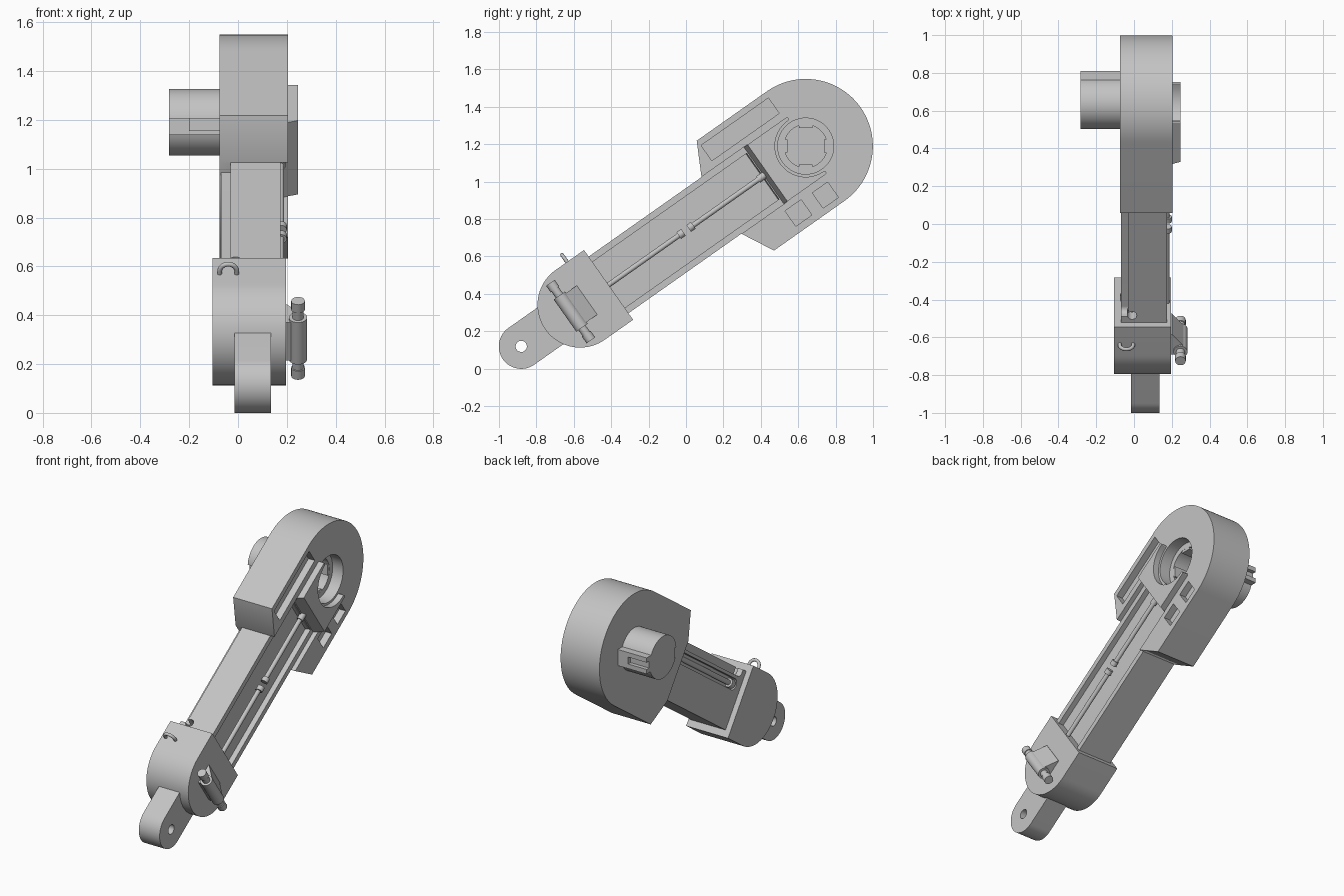
import bpy, bmesh, math
from mathutils import Matrix, Vector

if "Cube" in bpy.data.objects:
    bpy.data.objects.remove(bpy.data.objects["Cube"])

# Arm frame: u runs along the arm, v across it, w is world x; origin at head centre
A = math.radians(35.15)
C, S = math.cos(A), math.sin(A)
ARM = Matrix(((0, 0, 1, 0), (C, -S, 0, 0.64), (S, C, 0, 1.19), (0, 0, 0, 1)))

grey = bpy.data.materials.new("plain grey")
grey.use_nodes = True
grey.diffuse_color = (0.55, 0.55, 0.55, 1)
grey.node_tree.nodes["Principled BSDF"].inputs["Base Color"].default_value = (0.55, 0.55, 0.55, 1)


def finish(name, bm, frame=ARM):
    bmesh.ops.recalc_face_normals(bm, faces=bm.faces)
    bm.transform(frame)
    me = bpy.data.meshes.new(name)
    bm.to_mesh(me)
    bm.free()
    me.materials.append(grey)
    me.shade_smooth()
    me.set_sharp_from_angle(angle=math.radians(30))
    ob = bpy.data.objects.new(name, me)
    bpy.context.scene.collection.objects.link(ob)
    return ob


def prism(name, outline, w0, w1, frame=ARM):
    bm = bmesh.new()
    base = bm.faces.new([bm.verts.new((p[0], p[1], w0)) for p in outline])
    top = bmesh.ops.extrude_face_region(bm, geom=[base])["geom"]
    bmesh.ops.translate(bm, vec=(0, 0, w1 - w0),
                        verts=[g for g in top if isinstance(g, bmesh.types.BMVert)])
    return finish(name, bm, frame)


def rect(u0, u1, v0, v1):
    return [(u0, v0), (u1, v0), (u1, v1), (u0, v1)]


def arc(u, v, r, start, end, n=32):
    return [(u + r * math.cos(math.radians(start + (end - start) * i / n)),
             v + r * math.sin(math.radians(start + (end - start) * i / n))) for i in range(n + 1)]


def disc(u, v, r, n=48):
    return arc(u, v, r, 0, 360, n)[:-1]


def rod(name, a, b, r, n=20):
    a, b = Vector(a), Vector(b)
    bm = bmesh.new()
    turn = (b - a).to_track_quat('Z', 'Y').to_matrix().to_4x4()
    bmesh.ops.create_cone(bm, cap_ends=True, segments=n, radius1=r, radius2=r, depth=(b - a).length,
                          matrix=Matrix.Translation((a + b) / 2) @ turn)
    return finish(name, bm)


def box(name, lo, hi):
    return prism(name, rect(lo[0], hi[0], lo[1], hi[1]), lo[2], hi[2], Matrix())


def cut(ob, *cutters):
    for c in cutters:
        c.hide_render = True
        m = ob.modifiers.new("cut", 'BOOLEAN')
        m.operation, m.solver, m.object = 'DIFFERENCE', 'EXACT', c
    bpy.context.view_layer.update()
    me = bpy.data.meshes.new_from_object(ob.evaluated_get(bpy.context.evaluated_depsgraph_get()))
    ob.modifiers.clear()
    ob.data = me
    me.shade_smooth()
    me.set_sharp_from_angle(angle=math.radians(30))
    for c in cutters:
        bpy.data.objects.remove(c)


# Head housing with pockets, arm groove and bore
head = prism("head_housing", arc(0, 0, 0.359, -90, 90, 48)
             + [(-0.46, 0.359), (-0.55, 0.187), (-0.55, -0.187), (-0.46, -0.359)], -0.075, 0.205)
cut(head,
    prism("long_pocket", rect(-0.455, -0.015, 0.225, 0.325), 0.16, 0.3),
    prism("square_pocket_a", rect(-0.29, -0.185, -0.32, -0.22), 0.16, 0.3),
    prism("square_pocket_b", rect(-0.115, -0.015, -0.325, -0.225), 0.16, 0.3),
    prism("arm_groove", rect(-0.7, -0.25, -0.186, 0.186), 0.175, 0.3),
    prism("channel_end", rect(-0.7, -0.28, -0.15, 0.15), 0.14, 0.3),
    prism("counterbore", disc(0, 0, 0.15), 0.13, 0.3),
    prism("bore", disc(0, 0, 0.115), -0.3, 0.2))

# Raised plate that wraps half way around the bore
plate = prism("raised_plate", rect(-0.25, 0, -0.185, 0.185), 0.2, 0.245)
cut(plate, prism("plate_hole", disc(0, 0, 0.165), 0.1, 0.3))
for s in (-1, 1):
    prism("plate_tip", disc(0, s * 0.175, 0.01, 12), 0.2, 0.245)

# Sloped end of the channel
SIDE = ARM @ Matrix(((1, 0, 0, 0), (0, 0, -1, 0), (0, 1, 0, 0), (0, 0, 0, 1)))
prism("channel_ramp", [(-0.25, 0.245), (-0.285, 0.14), (-0.24, 0.14)], -0.185, 0.185, SIDE)

# Inward teeth inside the bore
for k in range(4):
    turn = ARM @ Matrix.Rotation(k * math.pi / 2 - A, 4, 'Z')
    prism("bore_tooth", rect(0.098, 0.125, -0.035, 0.035), -0.2, 0.129, turn)

# Rear hub with a groove in front and a two-pronged key behind
hub = prism("rear_hub", disc(0, 0, 0.137), -0.283, -0.07)
cut(hub, prism("hub_bore", disc(0, 0, 0.115), -0.25, 0.1),
    box("hub_groove", (-0.4, 0.4, 1.14), (-0.075, 0.522, 1.205)))
key = box("hub_key", (-0.283, 0.755, 1.145), (-0.075, 0.81, 1.25))
cut(key, box("key_slot", (-0.4, 0.785, 1.175), (-0.15, 0.9, 1.22)))

# Arm beam: shallow channel on one side, stepped edge and round-ended groove on the other
arm = prism("arm_beam", rect(-1.35, -0.25, -0.185, 0.185), -0.07, 0.175)
cut(arm, prism("channel", rect(-1.4, -0.28, -0.15, 0.15), 0.14, 0.3),
    prism("edge_step", [(-0.2, 0.3), (-1.25, 0.3)] + arc(-1.22, 0.165, 0.03, 180, 270, 10) + [(-0.2, 0.135)],
          -0.2, -0.03),
    prism("back_groove", [(-0.2, 0.115), (-0.2, 0.045)] + arc(-1.2, 0.08, 0.035, 270, 90, 16), -0.2, -0.035),
    rod("edge_hole", (-1.245, 0.12, -0.01), (-1.245, 0.3, -0.01), 0.025))
rod("back_rod", (-1.21, 0.08, -0.045), (-0.5, 0.08, -0.045), 0.016)
rod("back_rod_collar", (-1.22, 0.08, -0.045), (-1.18, 0.08, -0.045), 0.028)

# Two thin rods meeting at collars in the middle of the channel
for end, mid in ((-1.3, -0.8), (-0.26, -0.765)):
    d = 0.03 if end > mid else -0.03
    rod("channel_rod", (end, 0, 0.175), (mid, 0, 0.175), 0.014)
    rod("rod_collar", (mid, 0, 0.178), (mid + d, 0, 0.178), 0.022)
rod("rod_end_collar", (-0.31, 0, 0.175), (-0.26, 0, 0.175), 0.02)

# Lower housing and mounting lug
prism("lower_housing", arc(-1.475, 0, 0.228, 90, 270, 40) + [(-1.289, -0.228), (-1.289, 0.228)], -0.105, 0.197)
lug = prism("mounting_lug", arc(-1.86, 0, 0.12, 90, 270) + [(-1.5, -0.12), (-1.5, 0.12)], -0.015, 0.135)
cut(lug, prism("lug_hole", disc(-1.86, 0, 0.03, 24), -0.2, 0.3))

# Side pin held by a wedge bracket
prism("pin_bracket", [(-1.56, 0.19), (-1.56, 0.26), (-1.525, 0.28), (-1.43, 0.2), (-1.43, 0.19)],
      -0.095, 0.095, SIDE)
rod("pin_sleeve", (-1.537, -0.105, 0.246), (-1.537, 0.105, 0.246), 0.037, 28)
rod("pin_shaft", (-1.537, -0.185, 0.246), (-1.537, 0.185, 0.246), 0.023)
for s in (-1, 1):
    rod("pin_head", (-1.537, s * 0.145, 0.246), (-1.537, s * 0.188, 0.246), 0.028)

# Small hook loop on top of the lower housing
loop = bpy.data.curves.new("hook_loop", 'CURVE')
loop.dimensions, loop.bevel_depth, loop.bevel_resolution = '3D', 0.01, 3
path = [(-0.075, 0.215)] + arc(-0.04, 0.24, 0.035, 180, 0, 16) + [(-0.005, 0.215)]
spline = loop.splines.new('POLY')
spline.points.add(len(path) - 1)
for point, (w, v) in zip(spline.points, path):
    point.co = (-1.4, v, w, 1)
loop.materials.append(grey)
hook = bpy.data.objects.new("hook_loop", loop)
hook.matrix_world = ARM
bpy.context.scene.collection.objects.link(hook)
